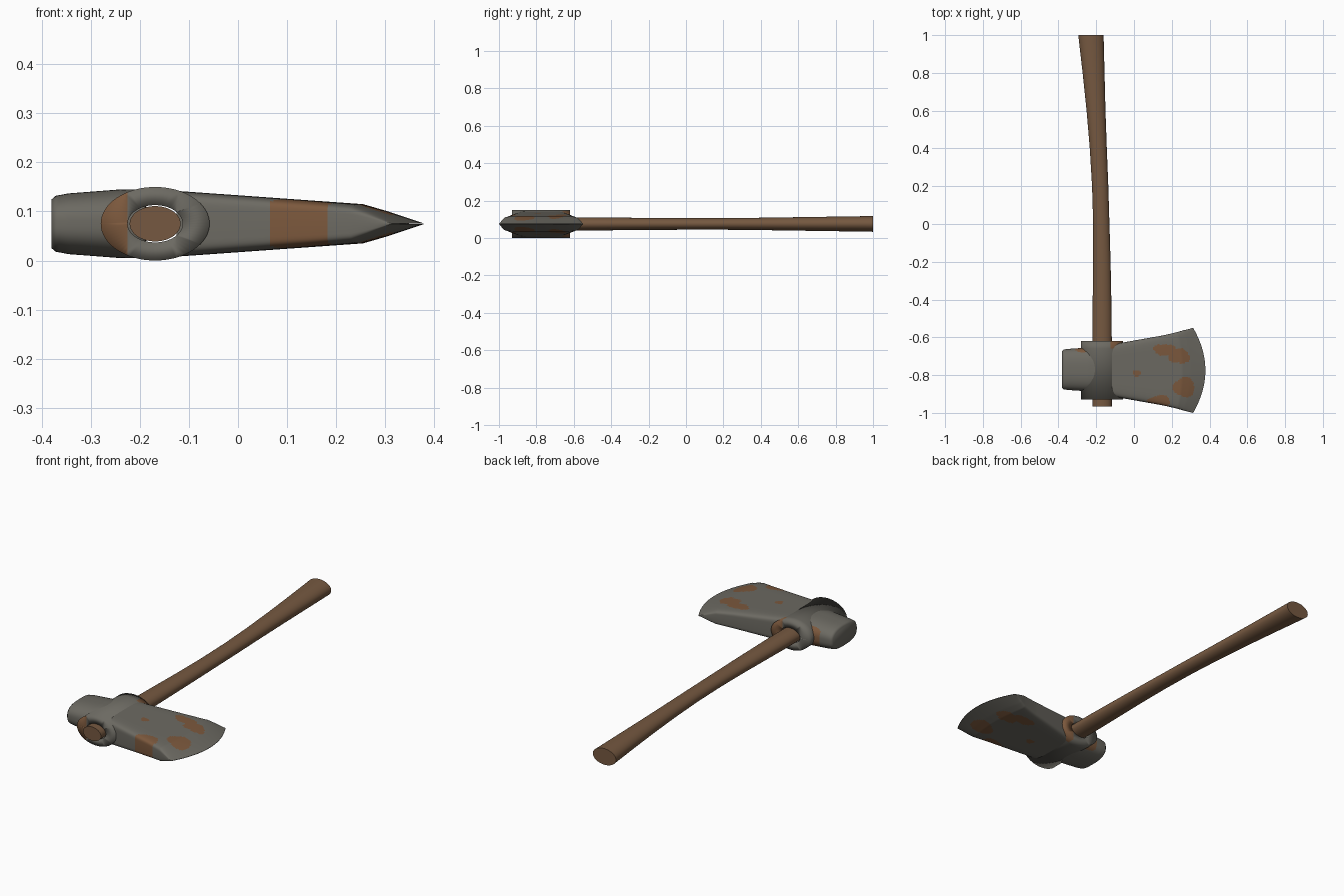
import bpy, bmesh, math
from mathutils import Vector

cube = bpy.data.objects.get("Cube")
if cube:
    bpy.data.objects.remove(cube, do_unlink=True)

MID_Z = 0.075
HEAD_Y = -0.775


def material(name, rgb):
    m = bpy.data.materials.new(name)
    m.use_nodes = True
    m.diffuse_color = (*rgb, 1)
    bsdf = next(n for n in m.node_tree.nodes if n.type == 'BSDF_PRINCIPLED')
    bsdf.inputs["Base Color"].default_value = (*rgb, 1)
    return m


steel = material("worn_steel", (0.15, 0.143, 0.122))
rust = material("rust", (0.20, 0.098, 0.046))
wood = material("brown_wood", (0.18, 0.099, 0.052))


def finish(name, bm, mats, angle, rule=None):
    """Turn a bmesh into a smooth object; rule(centre) picks rusty faces."""
    bmesh.ops.recalc_face_normals(bm, faces=bm.faces)
    if rule:
        for f in bm.faces:
            f.material_index = int(rule(f.calc_center_median()))
    me = bpy.data.meshes.new(name)
    bm.to_mesh(me)
    bm.free()
    ob = bpy.data.objects.new(name, me)
    bpy.context.collection.objects.link(ob)
    for m in mats:
        me.materials.append(m)
    bpy.ops.object.select_all(action='DESELECT')
    ob.select_set(True)
    bpy.context.view_layer.objects.active = ob
    bpy.ops.object.shade_smooth_by_angle(angle=math.radians(angle))
    return ob


def loft(rings, closed=False):
    """Bridge rings of points; cap the ends, or join last to first."""
    bm = bmesh.new()
    rows = [[bm.verts.new(p) for p in r] for r in rings]
    n = len(rows[0])
    pairs = list(zip(rows, rows[1:]))
    if closed:
        pairs.append((rows[-1], rows[0]))
    else:
        bm.faces.new(rows[0])
        bm.faces.new(rows[-1])
    for a, b in pairs:
        for i in range(n):
            j = (i + 1) % n
            bm.faces.new((a[i], a[j], b[j], b[i]))
    return bm


def sample(keys, t):
    """Interpolate linearly between key rows (position, values...)."""
    for a, b in zip(keys, keys[1:]):
        if t <= b[0]:
            f = (t - a[0]) / (b[0] - a[0])
            return [p + (q - p) * f for p, q in zip(a[1:], b[1:])]
    return keys[-1][1:]


def stations(keys, step):
    out = [keys[0][0]]
    for a, b in zip(keys, keys[1:]):
        n = max(1, round((b[0] - a[0]) / step))
        out += [a[0] + (b[0] - a[0]) * (i + 1) / n for i in range(n)]
    return out


def head_ring(x, w, h, power, cy, bow=0.0, n=72):
    """Boxy rounded section across the head, optionally bowed back at its ends."""
    vs = [math.sin(math.pi / 2 * (2 * i / n - 1)) for i in range(n + 1)]
    pts = []
    for sign, row in ((1, vs), (-1, vs[-2:0:-1])):
        for v in row:
            z = h * max(0, 1 - abs(v) ** power) ** (1 / power)
            pts.append(Vector((x - bow * v * v, cy + w * v, MID_Z + sign * z)))
    return pts


# Rust patches, run straight through the head: centre x, y and radii
PATCHES = [(0.16, -0.665, 0.06, 0.03), (0.24, -0.70, 0.055, 0.04),
           (0.265, -0.865, 0.058, 0.052), (0.13, -0.955, 0.062, 0.05),
           (0.015, -0.79, 0.02, 0.018), (-0.255, -0.65, 0.06, 0.03)]


def rusty(c):
    for px, py, rx, ry in PATCHES:
        dx, dy = (c.x - px) / rx, (c.y - py) / ry
        a = math.atan2(dy, dx)
        if math.hypot(dx, dy) < 1 + 0.1 * math.sin(3 * a + 40 * px):
            return True
    return False


# Blade: tapering wedge with a bowed cutting edge
blade_keys = [(-0.125, 0.136, 0.067), (0.255, 0.203, 0.040), (0.30, 0.212, 0.027),
              (0.378, 0.225, 0.001)]
rings = []
for x in stations(blade_keys, 0.007):
    w, h = sample(blade_keys, x)
    ramp = min(1, max(0, (x - 0.14) / 0.238)) ** 1.3
    rings.append(head_ring(x, w, h, 7, HEAD_Y, 0.065 * ramp))
finish("blade", loft(rings), (steel, rust), 50, rusty)

# Poll: rounded hammer end behind the eye
poll_keys = [(-0.38, 0.098, 0.05), (-0.372, 0.106, 0.057), (-0.345, 0.109, 0.062),
             (-0.24, 0.116, 0.070), (-0.19, 0.116, 0.0705)]
rings = [head_ring(x, *sample(poll_keys, x), 2.6, -0.77)
         for x in stations(poll_keys, 0.007)]
finish("poll", loft(rings), (steel, rust), 50, rusty)


# Eye collar and handle: ellipses stacked along the handle direction
def ellipse(y, cx, a, b, n=64):
    return [Vector((cx + a * math.cos(2 * math.pi * i / n), y,
                    MID_Z + b * math.sin(2 * math.pi * i / n))) for i in range(n)]


EYE_X = -0.169
front, back = HEAD_Y - 0.155, HEAD_Y + 0.155
bm = loft([ellipse(front, EYE_X, 0.056, 0.038), ellipse(front, EYE_X, 0.111, 0.075),
           ellipse(back, EYE_X, 0.111, 0.075), ellipse(back, EYE_X, 0.056, 0.038)],
          closed=True)
for co, no in (((-0.225, 0, 0), (1, 0, 0)), ((-0.125, 0, 0), (1, 0, 0)),
               ((0, back - 0.04, 0), (0, 1, 0))):
    bmesh.ops.bisect_plane(bm, geom=bm.verts[:] + bm.edges[:] + bm.faces[:],
                           plane_co=co, plane_no=no)


def collar_rust(c):
    if c.y < front + 0.001:
        return c.x < -0.225
    return c.y > back - 0.04 and c.x > -0.125


finish("eye_collar", bm, (steel, rust), 120, collar_rust)

handle_keys = [(-0.965, -0.169, 0.052, 0.036), (-0.5, -0.169, 0.051, 0.035),
               (-0.2, -0.170, 0.046, 0.032), (0.0, -0.173, 0.043, 0.031),
               (0.2, -0.179, 0.043, 0.031), (0.4, -0.189, 0.045, 0.033),
               (0.6, -0.201, 0.050, 0.036), (0.8, -0.214, 0.058, 0.039),
               (1.0, -0.228, 0.067, 0.042)]
rings = [ellipse(y, *sample(handle_keys, y)) for y in stations(handle_keys, 0.1)]
finish("handle", loft(rings), (wood,), 40)
